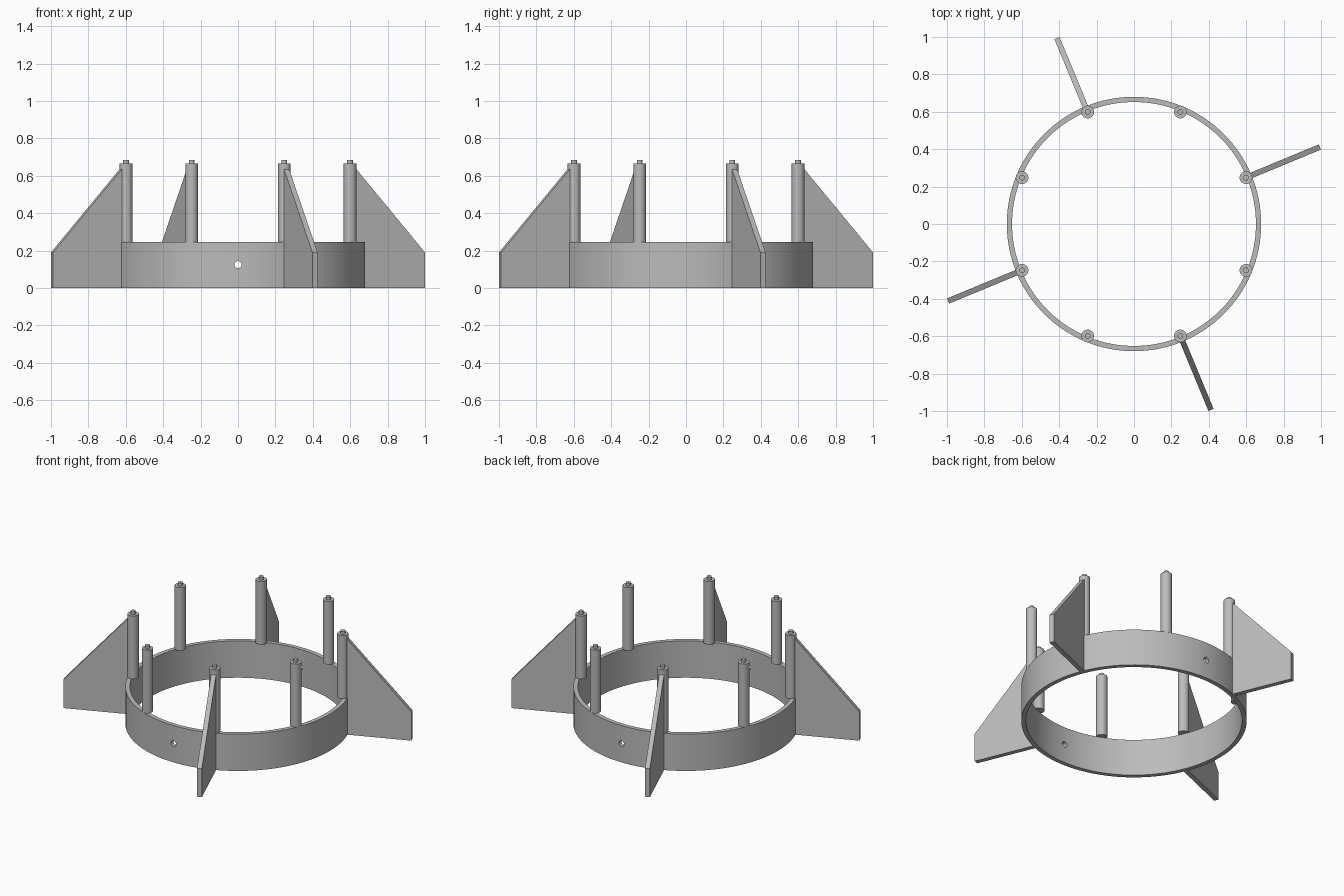
import bpy, bmesh, math
from mathutils import Matrix

if "Cube" in bpy.data.objects:
    bpy.data.objects.remove(bpy.data.objects["Cube"], do_unlink=True)

RING_R, RING_IN, RING_H = 0.68, 0.652, 0.245
POST_RING, POST_R, POST_TOP = 0.648, 0.034, 0.665

grey = bpy.data.materials.new("light grey")
grey.use_nodes = True
color = (0.5, 0.5, 0.5, 1)
grey.diffuse_color = color
grey.node_tree.nodes["Principled BSDF"].inputs["Base Color"].default_value = color


def make(name, bm):
    bmesh.ops.recalc_face_normals(bm, faces=bm.faces)
    mesh = bpy.data.meshes.new(name)
    bm.to_mesh(mesh)
    bm.free()
    mesh.materials.append(grey)
    obj = bpy.data.objects.new(name, mesh)
    bpy.context.collection.objects.link(obj)
    return obj


def activate(obj):
    bpy.ops.object.select_all(action="DESELECT")
    obj.select_set(True)
    bpy.context.view_layer.objects.active = obj


def smooth(obj):
    activate(obj)
    bpy.ops.object.shade_smooth_by_angle(angle=math.radians(30))


def lathe(name, profile, steps, closed=False):
    """Spin an (r, z) profile around the z axis."""
    bm = bmesh.new()
    verts = [bm.verts.new((r, 0, z)) for r, z in profile]
    edges = [bm.edges.new(pair) for pair in zip(verts, verts[1:])]
    if closed:
        edges.append(bm.edges.new((verts[-1], verts[0])))
    bmesh.ops.spin(bm, geom=verts + edges, cent=(0, 0, 0), axis=(0, 0, 1),
                   angle=math.tau, steps=steps, use_duplicate=False)
    bmesh.ops.remove_doubles(bm, verts=bm.verts, dist=1e-5)
    return make(name, bm)


# Base ring with a small hole drilled through front and back
ring = lathe("base_ring", [(RING_IN, 0), (RING_R, 0), (RING_R, RING_H), (RING_IN, RING_H)],
             128, closed=True)
bm = bmesh.new()
bmesh.ops.create_cone(bm, cap_ends=True, segments=24, radius1=0.019, radius2=0.019, depth=2,
                      matrix=Matrix.Translation((0, 0, 0.125)) @ Matrix.Rotation(math.pi / 2, 4, "X"))
drill = make("hole_cutter", bm)
drill.hide_render = True
cut = ring.modifiers.new("holes", "BOOLEAN")
cut.operation, cut.solver, cut.object = "DIFFERENCE", "EXACT", drill
activate(ring)
bpy.ops.object.modifier_apply(modifier=cut.name)
bpy.data.objects.remove(drill, do_unlink=True)
smooth(ring)

# Eight posts standing on the ring, each with a locating pin on top
post = lathe("post_1", [(0, RING_H), (POST_R, RING_H), (POST_R, POST_TOP), (0.015, POST_TOP),
                        (0.015, 0.685), (0, 0.685)], 32)
smooth(post)
for i in range(8):
    obj = post if i == 0 else post.copy()
    obj.name = f"post_{i + 1}"
    if i:
        bpy.context.collection.objects.link(obj)
    a = math.radians(22.5 + 45 * i)
    obj.location = (POST_RING * math.cos(a), POST_RING * math.sin(a), 0)
    obj.rotation_euler.z = a

# Four sloped fins reaching outward behind every second post
bm = bmesh.new()
outline = [(0.672, 0), (1.076, 0), (1.076, 0.19), (0.672, 0.643)]
face = bm.faces.new([bm.verts.new((r, -0.015, z)) for r, z in outline])
side = bmesh.ops.extrude_face_region(bm, geom=[face])["geom"]
bmesh.ops.translate(bm, vec=(0, 0.03, 0),
                    verts=[g for g in side if isinstance(g, bmesh.types.BMVert)])
fin = make("fin_1", bm)
for i in range(4):
    obj = fin if i == 0 else fin.copy()
    obj.name = f"fin_{i + 1}"
    if i:
        bpy.context.collection.objects.link(obj)
    obj.rotation_euler.z = math.radians(22.5 + 90 * i)
